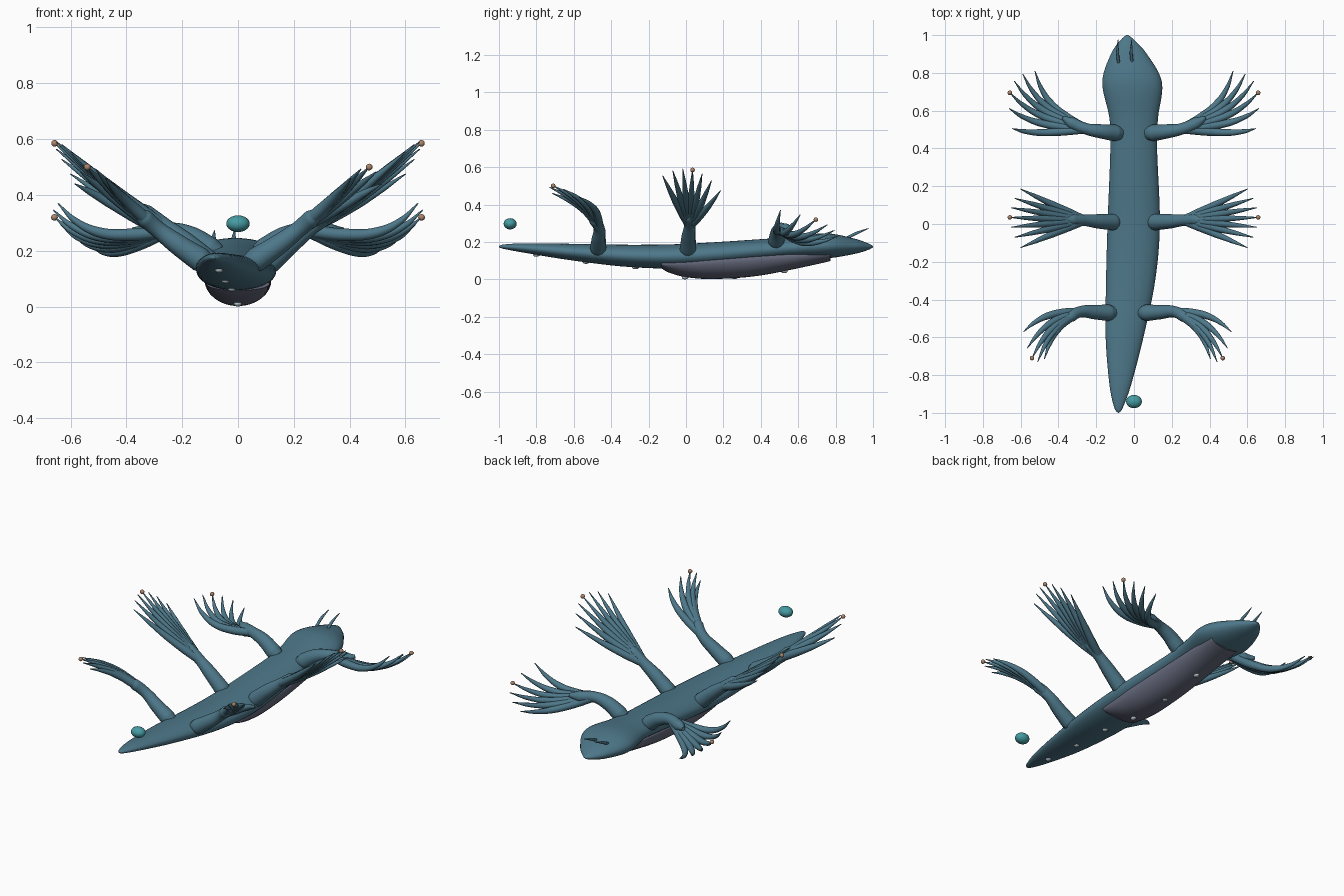
import bpy, bmesh
from math import sin, cos, pi
from mathutils import Vector

if "Cube" in bpy.data.objects:
    bpy.data.objects.remove(bpy.data.objects["Cube"])


def material(name, rgb):
    m = bpy.data.materials.new(name)
    m.diffuse_color = (*rgb, 1)
    m.use_nodes = True
    m.node_tree.nodes["Principled BSDF"].inputs["Base Color"].default_value = m.diffuse_color
    return m


BLUE = material("blue_skin", (0.075, 0.185, 0.25))
GREY = material("grey_foot", (0.13, 0.14, 0.20))
TEAL = material("teal", (0.06, 0.33, 0.36))
TAN = material("tan", (0.42, 0.24, 0.15))
PALE = material("pale", (0.45, 0.55, 0.6))


def smooth_rows(rows, steps=6):
    """Catmull-Rom curve through rows of values."""
    out = []
    for i in range(len(rows) - 1):
        a, b, c, d = (rows[max(0, min(len(rows) - 1, i + k))] for k in (-1, 0, 1, 2))
        for s in range(steps):
            t = s / steps
            out.append([q + t / 2 * (r - p + t * (2 * p - 5 * q + 4 * r - e + t * (3 * q - p - 3 * r + e)))
                        for p, q, r, e in zip(a, b, c, d)])
    return out + [list(rows[-1])]


def loft(name, stations, mat, n=32):
    """Skin over rounded sections: y, left x, right x, bottom z, middle z, top z."""
    bm = bmesh.new()
    rings = []
    for y, x0, x1, zb, zm, zt in stations:
        ring = []
        for i in range(n):
            a = 2 * pi * i / n
            h = zt - zm if sin(a) > 0 else zm - zb
            ring.append(bm.verts.new(((x0 + x1) / 2 + (x1 - x0) / 2 * cos(a), y, zm + h * sin(a))))
        rings.append(ring)
    for a, b in zip(rings, rings[1:]):
        for i in range(n):
            j = (i + 1) % n
            bm.faces.new((a[i], a[j], b[j], b[i]))
    bm.faces.new(rings[0])
    bm.faces.new(rings[-1])
    bmesh.ops.recalc_face_normals(bm, faces=bm.faces)
    me = bpy.data.meshes.new(name)
    bm.to_mesh(me)
    bm.free()
    me.materials.append(mat)
    ob = bpy.data.objects.new(name, me)
    bpy.context.collection.objects.link(ob)
    shade(ob)


def shade(ob):
    bpy.ops.object.select_all(action='DESELECT')
    ob.select_set(True)
    bpy.context.view_layer.objects.active = ob
    if ob.type == 'CURVE':
        bpy.ops.object.convert(target='MESH')
    bpy.ops.object.shade_smooth_by_angle(angle=1)


def tubes(name, paths, mat):
    """Each path is a list of (point, radius); all become one mesh of smooth tubes."""
    cu = bpy.data.curves.new(name, 'CURVE')
    cu.dimensions = '3D'
    cu.bevel_depth = 1
    cu.bevel_resolution = 4
    cu.resolution_u = 8
    cu.use_fill_caps = True
    for path in paths:
        sp = cu.splines.new('BEZIER')
        sp.bezier_points.add(len(path) - 1)
        for bp, (p, r) in zip(sp.bezier_points, path):
            bp.co = p
            bp.radius = r
            bp.handle_left_type = bp.handle_right_type = 'AUTO'
    cu.materials.append(mat)
    ob = bpy.data.objects.new(name, cu)
    bpy.context.collection.objects.link(ob)
    shade(ob)


def ball(name, loc, scale, mat):
    bpy.ops.mesh.primitive_uv_sphere_add(segments=20, ring_count=12, radius=1, location=loc)
    ob = bpy.context.object
    ob.name = name
    ob.scale = scale
    ob.data.materials.append(mat)
    bpy.ops.object.shade_smooth()


def limb(name, cx, arm, ends, count, knob, bend):
    """Mirrored arm with a fan of fingers; the fan edge is a curve through three ends."""
    base, mid, elbow, wrist = (Vector(p) for p in arm)
    first, centre, last = (Vector(p) for p in ends)
    back = (base - mid).normalized()
    path = [(base + back * .045, .015), (base + back * .03, .036), (base, .044),
            (mid, .038), (elbow, .03), (wrist, .031), (wrist.lerp(centre, .15), .01)]
    tips = []
    for i in range(count):
        t = i / (count - 1)
        tips.append(first * 2 * (t - .5) * (t - 1) + centre * 4 * t * (1 - t) + last * 2 * t * (t - .5))
    for side, s in (("left", -1), ("right", 1)):
        def place(p):
            return Vector((cx + s * p.x, p.y, p.z))
        tubes(f"{name}_arm_{side}", [[(place(p), r) for p, r in path]], BLUE)
        tubes(f"{name}_fingers_{side}",
              [[(place(elbow.lerp(tip, f) + Vector(bend) * sin(pi * f)), .021 * (1 - f ** 2.2) + .002)
                for f in (0, .25, .5, .75, 1)] for tip in tips], BLUE)
        ball(f"{name}_tip_{side}", place(tips[knob]), (.012,) * 3, TAN)


# Body, tail to head: y, left, right, bottom, top
body = [(-1, -.085, -.079, .172, .178), (-.97, -.105, -.058, .162, .187), (-.85, -.13, -.015, .14, .193),
        (-.6, -.15, .05, .1, .19), (-.3, -.148, .112, .066, .185), (0, -.14, .137, .06, .19),
        (.4, -.125, .122, .095, .215), (.56, -.13, .127, .11, .227), (.75, -.168, .148, .112, .246),
        (.9, -.122, .068, .136, .218), (.975, -.07, 0, .158, .192), (1, -.04, -.03, .172, .178)]
loft("body", [(y, a, b, zb, (zb + zt) / 2, zt) for y, a, b, zb, zt in smooth_rows(body)], BLUE)

# Foot under the front half: y, bottom
foot = smooth_rows([(-.13, .058), (-.09, .036), (0, .012), (.15, .002), (.4, .021), (.74, .09), (.76, .1)])
loft("foot", [(y, abs(y - .1) * .03 - .12, .12 - abs(y - .1) * .03, z, .09 + .065 * y, .11 + .065 * y)
              for y, z in foot], GREY)

# Three pairs of limbs
limb("front", 0, [(.1, .482, .205), (.17, .49, .25), (.25, .503, .272), (.33, .535, .268)],
     [(.645, .505, .37), (.648, .728, .306), (.525, .81, .23)], 6, 2, (.05, -.02, -.055))
limb("middle", 0, [(.11, .01, .16), (.19, .014, .23), (.26, .02, .285), (.33, .022, .335)],
     [(.6, .185, .475), (.657, .035, .585), (.6, -.125, .555)], 7, 3, (0, 0, -.01))
limb("rear", -.035, [(.1, -.47, .168), (.17, -.467, .215), (.25, -.465, .275), (.3, -.49, .318)],
     [(.55, -.57, .44), (.505, -.71, .5), (.44, -.715, .46)], 5, 2, (.025, .03, .015))

# Head feelers
for side, x in (("left", -.082), ("right", -.01)):
    tubes(f"feeler_{side}", [[(Vector((x, .855, .218)), .008), (Vector((x - .005, .91, .246)), .008),
                              (Vector((x - .002, .975, .272)), .002)]], BLUE)

# Pale spots along the underside
for i, z in enumerate((.131, .093, .064, .01, .011, .043)):
    y = -.8 + .265 * i
    ball(f"belly_spot_{i + 1}", (min(0, y * .085), y, z), (.014, .018, .01), PALE)

# Floating bubble over the tail
ball("bubble", (0, -.94, .297), (.042, .035, .03), TEAL)
